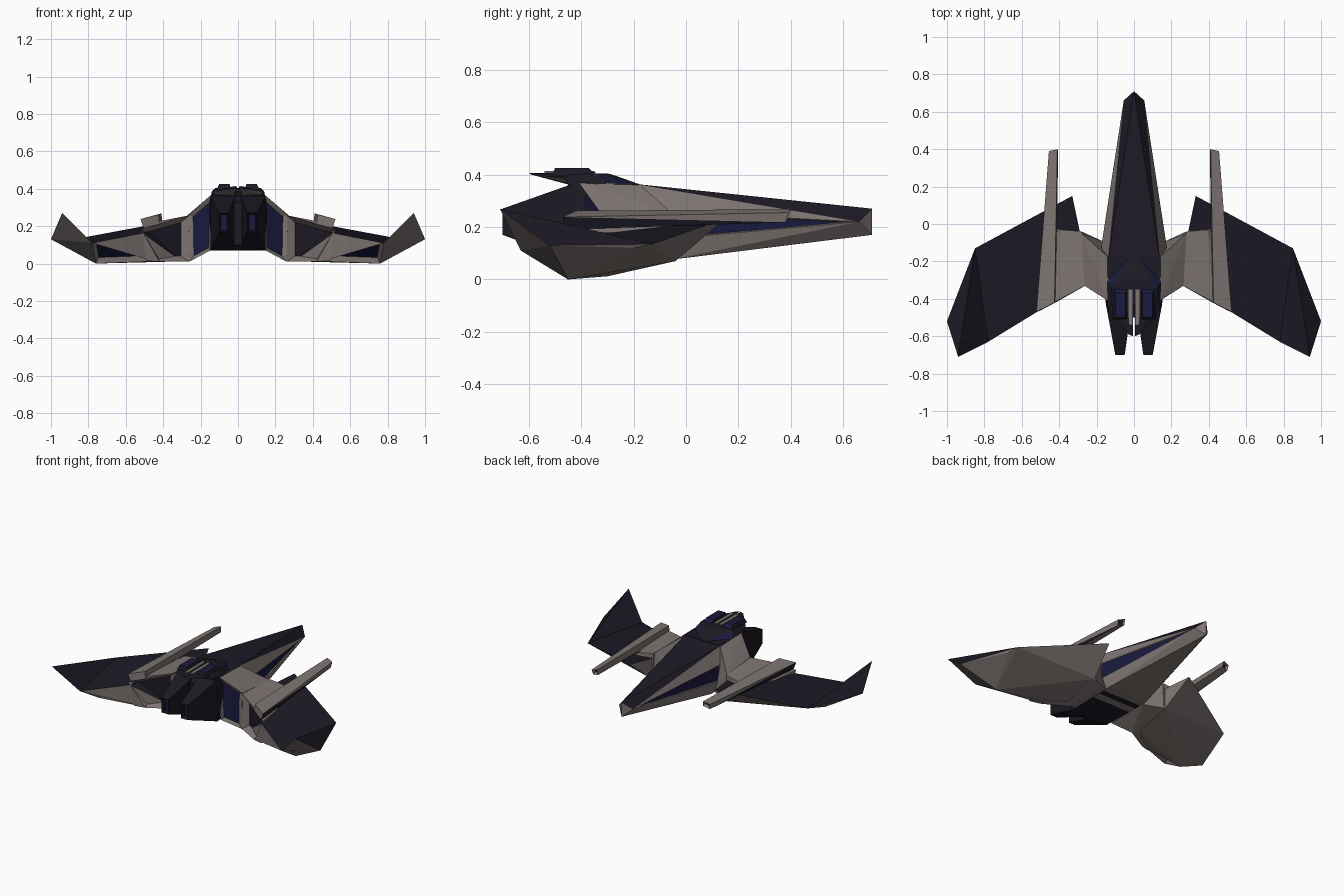
import bpy, bmesh
from mathutils import Vector


def material(name, col):
    m = bpy.data.materials.new(name)
    m.diffuse_color = (*col, 1)
    return m


GREY = material("warm_grey", (0.21, 0.18, 0.17))
DARK = material("dark_hull", (0.012, 0.010, 0.018))
BLUE = material("deep_blue", (0.010, 0.011, 0.050))
MATS = [GREY, DARK, BLUE]


def part(name, pts, side=GREY, top=None, centred=False, mirror=False, panels=()):
    """Faceted convex part. panels: (direction, inset, depth, material) on the face facing that way."""
    if centred:
        pts = pts + [(-x, y, z) for x, y, z in pts if x]
    bm = bmesh.new()
    for p in pts:
        bm.verts.new(p)
    bmesh.ops.convex_hull(bm, input=bm.verts[:])
    bmesh.ops.delete(bm, geom=[v for v in bm.verts if not v.link_faces], context='VERTS')
    bmesh.ops.dissolve_limit(bm, angle_limit=0.06, verts=bm.verts[:], edges=bm.edges[:])
    bmesh.ops.recalc_face_normals(bm, faces=bm.faces[:])
    bm.normal_update()
    for f in bm.faces:
        f.material_index = MATS.index(top if top and f.normal.z > 0.5 else side)
    for direction, inset, depth, mat in panels:
        d = Vector(direction).normalized()
        big = [f for f in bm.faces if f.calc_area() > 0.0008]
        f = max(big, key=lambda q: q.normal.dot(d))
        if inset:
            bmesh.ops.inset_region(bm, faces=[f], thickness=inset, depth=depth, use_even_offset=True)
        f.material_index = MATS.index(mat)
    me = bpy.data.meshes.new(name)
    bm.to_mesh(me)
    bm.free()
    for m in MATS:
        me.materials.append(m)
    ob = bpy.data.objects.new(name, me)
    bpy.context.collection.objects.link(ob)
    if mirror:
        mod = ob.modifiers.new("mirror", 'MIRROR')
        mod.use_mirror_merge = False
    return ob


# Long pointed prow: dark deck, blue side panels between grey strips
part("prow", [(0, 0.71, 0.27), (0, 0.71, 0.17), (0.055, 0.66, 0.22),
              (0.14, -0.20, 0.365), (0.175, -0.12, 0.26), (0.175, -0.12, 0.15),
              (0.15, -0.06, 0.075), (0.15, -0.22, 0.07)],
     top=DARK, centred=True,
     panels=[((1, 0.15, 0), 0.004, -0.006, BLUE), ((-1, 0.15, 0), 0.004, -0.006, BLUE)])

# Central body
part("core", [(0.14, -0.18, 0.365), (0.165, -0.18, 0.25), (0.15, -0.12, 0.072),
              (0.145, -0.44, 0.365), (0.15, -0.44, 0.24), (0.14, -0.44, 0.07),
              (0.04, -0.50, 0.33), (0.04, -0.50, 0.10)], side=DARK, centred=True)

# Twin tapering engines
part("engine", [(x, -0.44, z) for x in (0.012, 0.148) for z in (0.075, 0.362)]
     + [(x, -0.70, z) for x in (0.05, 0.10) for z in (0.17, 0.27)],
     side=DARK, mirror=True, panels=[((0, -1, 0), 0.008, -0.03, BLUE)])

# Raised dorsal housing with twin pods and swept tail fins
part("dorsal_housing", [(0.14, -0.45, 0.36), (0.145, -0.30, 0.36), (0.03, -0.18, 0.364),
                        (0.14, -0.46, 0.385), (0.12, -0.43, 0.402), (0.12, -0.34, 0.405),
                        (0.03, -0.29, 0.403)],
     side=DARK, centred=True, panels=[((0.5, 0.6, 0.6), 0, 0, BLUE), ((-0.5, 0.6, 0.6), 0, 0, BLUE)])
part("dorsal_pod", [(x, y, 0.395) for x in (0.035, 0.115) for y in (-0.51, -0.34)]
     + [(x, y, 0.425) for x in (0.045, 0.10) for y in (-0.50, -0.37)],
     side=DARK, top=BLUE, mirror=True)
part("tail_fin", [(0.005, -0.60, 0.405), (0.03, -0.59, 0.40), (0.005, -0.34, 0.41),
                  (0.035, -0.34, 0.41), (0.14, -0.46, 0.385), (0.12, -0.42, 0.402),
                  (0.02, -0.46, 0.365), (0.13, -0.44, 0.365)],
     side=GREY, top=DARK, mirror=True)
part("dorsal_strip", [(x, y, z) for x in (0.008, 0.03) for y in (-0.54, -0.35)
                      for z in (0.40, 0.414)], mirror=True)

# Shoulders joining body to wings, with recessed rear bays
part("inner_shoulder", [(0.135, -0.18, 0.365), (0.14, -0.41, 0.37), (0.265, -0.33, 0.26),
                        (0.28, -0.05, 0.25), (0.20, -0.33, 0.305), (0.15, -0.10, 0.075),
                        (0.26, -0.33, 0.01), (0.28, -0.04, 0.07), (0.148, -0.40, 0.07)],
     mirror=True, panels=[((0.5, -0.85, 0), 0.02, -0.015, BLUE)])
part("outer_shoulder", [(0.26, -0.33, 0.258), (0.28, -0.04, 0.25), (0.39, -0.03, 0.232),
                        (0.43, -0.42, 0.225), (0.52, -0.47, 0.185), (0.26, -0.33, 0.01),
                        (0.42, -0.42, 0.01), (0.49, -0.445, 0.015), (0.28, -0.04, 0.07),
                        (0.45, -0.02, 0.17)],
     mirror=True, panels=[((-0.5, -0.86, 0), 0.03, -0.04, DARK)])

# Main wings: dark top, grey underside, blue trailing recess
part("wing", [(0.33, 0.15, 0.232), (0.29, -0.04, 0.215), (0.85, -0.13, 0.135),
              (0.87, -0.20, 0.12), (0.78, -0.63, 0.11), (0.51, -0.465, 0.163),
              (0.29, -0.04, 0.07), (0.30, -0.30, 0.012), (0.45, -0.42, 0.012),
              (0.76, -0.45, 0.0)],
     top=DARK, mirror=True, panels=[((0, -0.8, -0.55), 0.02, -0.025, BLUE)])

# Upswept wing tips
part("wing_tip", [(0.85, -0.13, 0.135), (0.87, -0.20, 0.12), (0.78, -0.63, 0.11),
                  (0.94, -0.71, 0.27), (1.0, -0.52, 0.13), (0.76, -0.45, 0.0)],
     top=DARK, mirror=True, panels=[((-0.75, 0.1, 0.65), 0, 0, DARK)])

# Long wing guns, canted outwards
part("wing_gun", [(0.410, 0.40, 0.268), (0.455, 0.39, 0.255), (0.405, 0.39, 0.232),
                  (0.45, 0.38, 0.218), (0.425, -0.42, 0.262), (0.522, -0.47, 0.238),
                  (0.42, -0.42, 0.21), (0.505, -0.465, 0.19)],
     mirror=True, panels=[((0, 1, 0), 0.006, -0.02, BLUE), ((1, 0, -0.4), 0, 0, DARK)])
